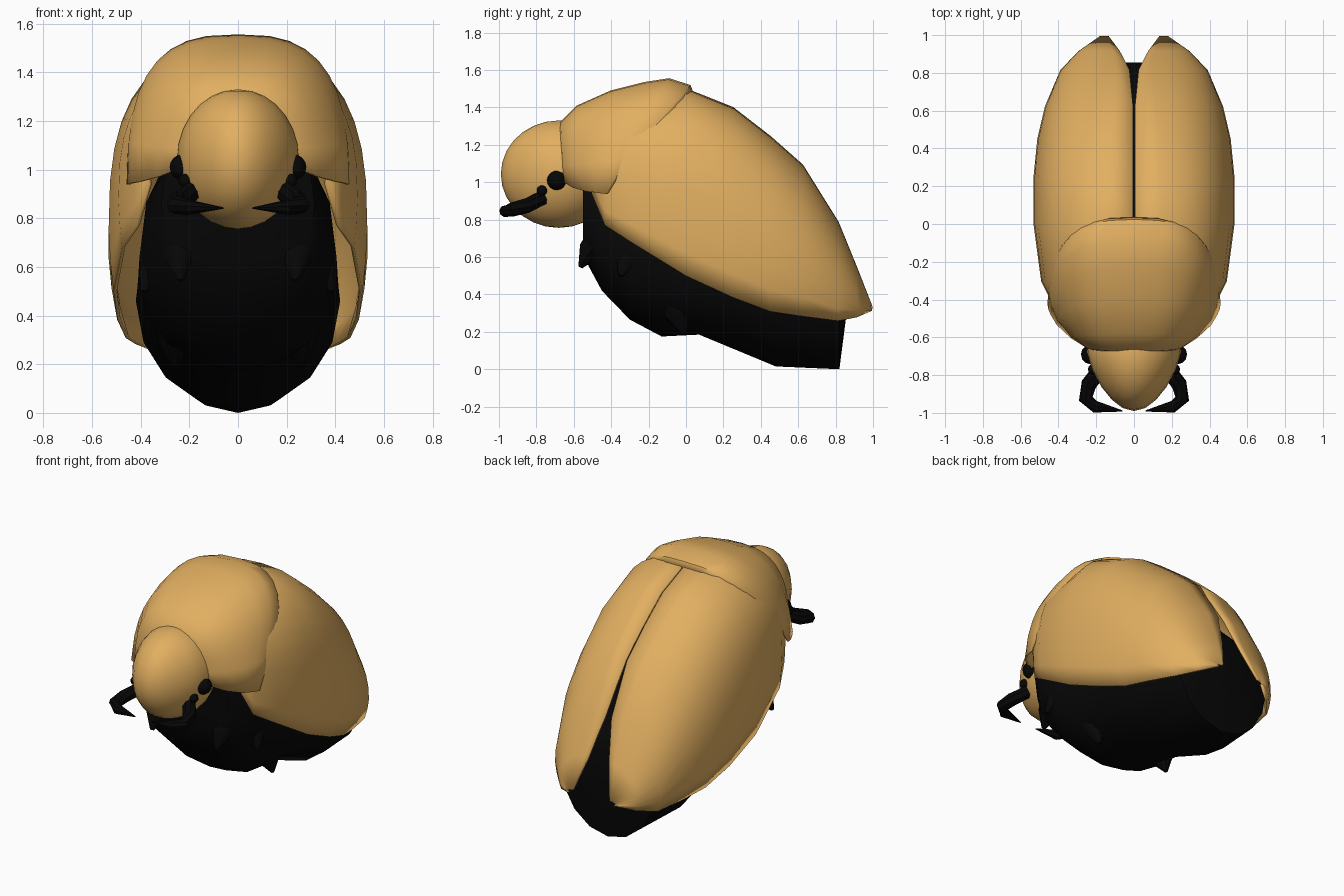
import bpy, bmesh, math
from mathutils import Vector

if "Cube" in bpy.data.objects:
    bpy.data.objects.remove(bpy.data.objects["Cube"])


def material(name, rgb):
    m = bpy.data.materials.new(name)
    m.diffuse_color = (*rgb, 1)
    m.use_nodes = True
    m.node_tree.nodes["Principled BSDF"].inputs["Base Color"].default_value = m.diffuse_color
    return m


TAN = material("tan shell", (0.76, 0.43, 0.12))
BLACK = material("glossy black", (0.002, 0.002, 0.002))


def finish(obj, angle=40):
    bpy.ops.object.select_all(action='DESELECT')
    obj.select_set(True)
    bpy.context.view_layer.objects.active = obj
    bpy.ops.object.shade_smooth_by_angle(angle=math.radians(angle))


def loft(name, rings, mat, closed=False, cap_start=False, cap_end=False,
         thick=0, mirror=False, angle=40):
    """Skin a list of equal-length cross-sections."""
    bm = bmesh.new()
    vs = [[bm.verts.new(p) for p in r] for r in rings]
    n = len(rings[0])
    for a, b in zip(vs, vs[1:]):
        for i in range(n if closed else n - 1):
            j = (i + 1) % n
            bm.faces.new((a[i], a[j], b[j], b[i]))
    if cap_start:
        bm.faces.new(vs[0])
    if cap_end:
        bm.faces.new(vs[-1])
    bmesh.ops.recalc_face_normals(bm, faces=bm.faces)
    me = bpy.data.meshes.new(name)
    bm.to_mesh(me)
    bm.free()
    me.materials.append(mat)
    obj = bpy.data.objects.new(name, me)
    bpy.context.collection.objects.link(obj)
    finish(obj, angle)
    if thick:
        s = obj.modifiers.new("thickness", 'SOLIDIFY')
        s.thickness, s.offset = thick, 0
    if mirror:
        obj.modifiers.new("mirror", 'MIRROR').use_mirror_merge = False
    return obj


def quarter(x0, w, ztop, zc, n, steps):
    """Superellipse quarter from the top centre out to the side."""
    pts = []
    for i in range(steps + 1):
        a = math.pi / 2 * i / steps
        pts.append((x0 + (w - x0) * max(0, math.sin(a)) ** (2 / n),
                    zc + (ztop - zc) * max(0, math.cos(a)) ** (2 / n), i / steps))
    return pts


# Wing cases: y, seam x, half width, seam z, lower edge z, squareness, tuck of lower edge
wing = [(-.50, .005, .37, 1.36, .94, 2.6, .01), (-.43, .005, .42, 1.40, .77, 2.6, .01),
        (-.30, .005, .485, 1.44, .685, 2.7, .015), (0, .005, .525, 1.495, .50, 2.7, .02),
        (.25, .005, .525, 1.395, .385, 2.6, .035), (.45, .005, .505, 1.24, .31, 2.5, .05),
        (.62, .005, .465, 1.09, .285, 2.4, .05), (.81, .024, .385, .785, .26, 2.2, .03),
        (.91, .075, .29, .54, .28, 2.0, .02), (.99, .135, .175, .335, .315, 2.0, .01)]
rings = []
for y, sx, w, zt, ze, n, tuck in wing:
    zc = ze + .25 * (zt - ze)
    ring = [(x, y, z) for x, z, t in quarter(sx, w, zt, zc, n, 9)]
    rings.append(ring + [(w - tuck * .35, y, (zc + ze) / 2), (w - tuck, y, ze)])
loft("wing_cases", rings, TAN, thick=.014, mirror=True, angle=50)

# Shoulder shield: centre y, edge y, half width, top z, lower edge z
shield = [(-.685, -.66, .17, 1.24, 1.05), (-.665, -.65, .25, 1.32, 1.0),
          (-.58, -.60, .33, 1.405, .97), (-.40, -.53, .405, 1.485, .95),
          (-.22, -.48, .435, 1.53, .945), (-.09, -.45, .448, 1.55, .94),
          (.02, -.425, .452, 1.515, .94), (.035, -.42, .448, 1.475, .94)]
rings = []
for yc, ye, w, zt, zb in shield:
    half = [(x, yc + (ye - yc) * t * t, z) for x, z, t in quarter(0, w, zt, zb, 2.8, 9)]
    rings.append([(-x, y, z) for x, y, z in half[:0:-1]] + half)
loft("shoulder_shield", rings, TAN, cap_start=True, thick=.012, angle=50)

# Body: y, half width, top z, middle z, bottom z, squareness
body = [(-.55, .315, 1.08, .86, .64, 3), (-.52, .335, 1.10, .82, .55, 2.8),
        (-.45, .375, 1.13, .72, .42, 2.5), (-.30, .405, 1.18, .64, .265, 2.2),
        (-.13, .41, 1.2, .56, .175, 2), (.07, .415, 1.2, .50, .185, 2),
        (.48, .42, 1.02, .46, .015, 2), (.82, .345, .68, .40, 0, 2),
        (.855, .28, .58, .38, .27, 2)]
rings = []
for y, w, zt, zc, zb, n in body:
    ring = []
    for i in range(16):
        a = math.tau * i / 16
        c, s = (math.copysign(abs(k) ** (2 / n), k) for k in (math.cos(a), math.sin(a)))
        ring.append((w * c, y, zc + s * ((zt - zc) if s > 0 else (zc - zb))))
    rings.append(ring)
loft("body", rings, BLACK, closed=True, cap_start=True, cap_end=True)


def ball(name, centre, radii, mat, seg=16, rows=10, taper=0):
    bm = bmesh.new()
    bmesh.ops.create_uvsphere(bm, u_segments=seg, v_segments=rows, radius=1)
    for v in bm.verts:
        v.co.x *= 1 - taper * max(0, -v.co.y)
        v.co = Vector(c + r * p for c, r, p in zip(centre, radii, v.co))
    me = bpy.data.meshes.new(name)
    bm.to_mesh(me)
    bm.free()
    me.materials.append(mat)
    obj = bpy.data.objects.new(name, me)
    bpy.context.collection.objects.link(obj)
    finish(obj, 60)
    return obj


def tube(name, path, radii, sides=8):
    """Tapered tube along a short path, mirrored to both sides."""
    pts = [Vector(p) for p in path]
    rings = []
    for i, p in enumerate(pts):
        d = (pts[min(i + 1, len(pts) - 1)] - pts[max(i - 1, 0)]).normalized()
        u = d.cross(Vector((0.1, 0.2, 1))).normalized()
        v = d.cross(u)
        rings.append([p + radii[i] * (u * math.cos(math.tau * k / sides)
                                      + v * math.sin(math.tau * k / sides))
                      for k in range(sides)])
    loft(name, rings, BLACK, closed=True, cap_start=True, cap_end=True, mirror=True)


# Head and two pairs of eyes
ball("head", (0, -.68, 1.043), (.25, .31, .287), TAN, 20, 14, .25)
for name, c, r in (("large_eye", (.228, -.69, 1.01), .053),
                   ("small_eye", (.216, -.77, .955), .028)):
    eye = ball(name, c, (r, r, r), BLACK, 12, 8)
    eye.modifiers.new("mirror", 'MIRROR').use_mirror_merge = False

# Jaws curving inward in front of the head
tube("jaw", [(.18, -.77, .915), (.24, -.85, .875), (.255, -.925, .855),
             (.205, -.968, .845), (.06, -.99, .842)], [.04, .042, .038, .032, .003])

# Leg stubs under the chest
tube("front_leg_stub", [(.25, -.42, .72), (.24, -.52, .63), (.235, -.565, .545)],
     [.10, .06, .012])
tube("middle_leg_stub", [(.30, -.28, .62), (.365, -.33, .56), (.39, -.35, .50)],
     [.10, .05, .012])
tube("hind_leg_stub", [(.24, -.10, .42), (.26, -.05, .30), (.26, -.01, .19)],
     [.11, .07, .012])
